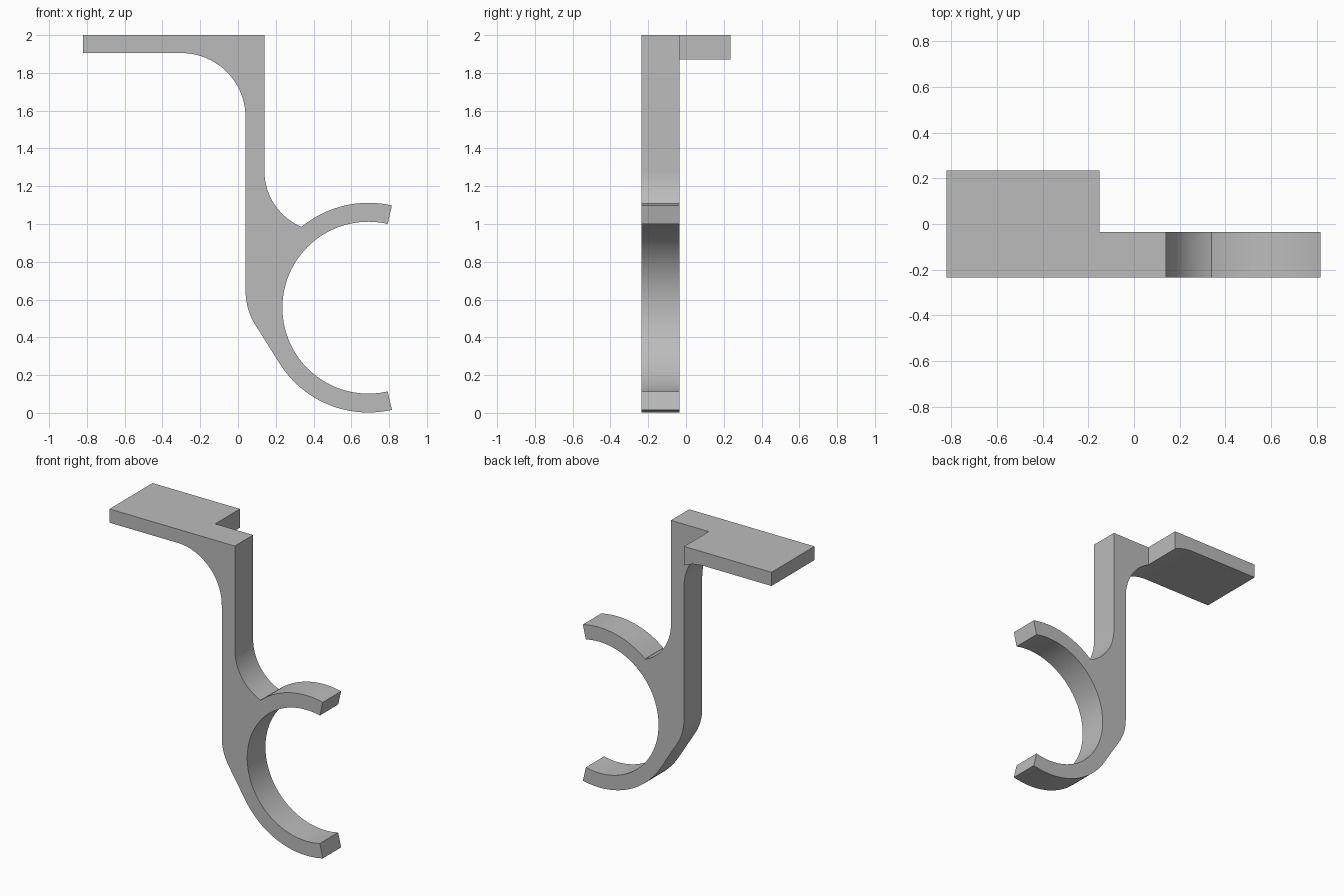
import bpy
import bmesh
from math import cos, sin, radians
from mathutils import Vector

if "Cube" in bpy.data.objects:
    bpy.data.objects.remove(bpy.data.objects["Cube"], do_unlink=True)

FRONT, BACK, REAR = -0.235, -0.035, 0.235   # depth of bracket and of plate
RING = (0.69, 0.557)                        # centre of the open ring


def arc(centre, radius, start, end, steps):
    """Points on an arc in the x-z plane, angles in degrees."""
    angles = [radians(start + (end - start) * i / steps) for i in range(steps + 1)]
    return [(centre[0] + radius * cos(a), centre[1] + radius * sin(a)) for a in angles]


# Side profile: arm, fillet, stem, lower bend, open ring, upper notch
profile = [(0.14, 2.0), (-0.82, 2.0), (-0.82, 1.905)]
profile += arc((-0.30, 1.565), 0.34, 90, 0, 20)
profile += arc((0.38, 0.646), 0.34, 180, 212, 10)
profile += arc(RING, 0.555, 212, 283, 24)
profile += arc(RING, 0.455, 283, 77, 64)
profile += arc(RING, 0.555, 77, 129.3, 18)
profile += arc((0.46, 1.28), 0.32, 248, 180, 20)

bm = bmesh.new()
bm.faces.new([bm.verts.new((x, FRONT, z)) for x, z in profile])

# Split off the arm so that it can be made deeper than the rest
bmesh.ops.bisect_plane(bm, geom=bm.verts[:] + bm.edges[:] + bm.faces[:],
                       plane_co=(-0.15, 0, 0), plane_no=(1, 0, 0))


def extrude(faces, depth):
    made = bmesh.ops.extrude_face_region(bm, geom=faces)["geom"]
    verts = [g for g in made if isinstance(g, bmesh.types.BMVert)]
    bmesh.ops.translate(bm, verts=verts, vec=Vector((0, depth, 0)))
    return [g for g in made if isinstance(g, bmesh.types.BMFace)]


back_faces = extrude(bm.faces[:], BACK - FRONT)
arm = min(back_faces, key=lambda f: f.calc_center_median().x)
extrude([arm], REAR - BACK)
bmesh.ops.recalc_face_normals(bm, faces=bm.faces[:])

mesh = bpy.data.meshes.new("hook_bracket")
bm.to_mesh(mesh)
bm.free()
bracket = bpy.data.objects.new("hook_bracket", mesh)
bpy.context.collection.objects.link(bracket)

# Plain grey material
grey = bpy.data.materials.new("plain grey")
grey.use_nodes = True
colour = (0.5, 0.5, 0.5, 1)
grey.diffuse_color = colour
grey.node_tree.nodes["Principled BSDF"].inputs["Base Color"].default_value = colour
mesh.materials.append(grey)

bpy.ops.object.select_all(action="DESELECT")
bracket.select_set(True)
bpy.context.view_layer.objects.active = bracket
bpy.ops.object.shade_smooth_by_angle(angle=radians(25))
